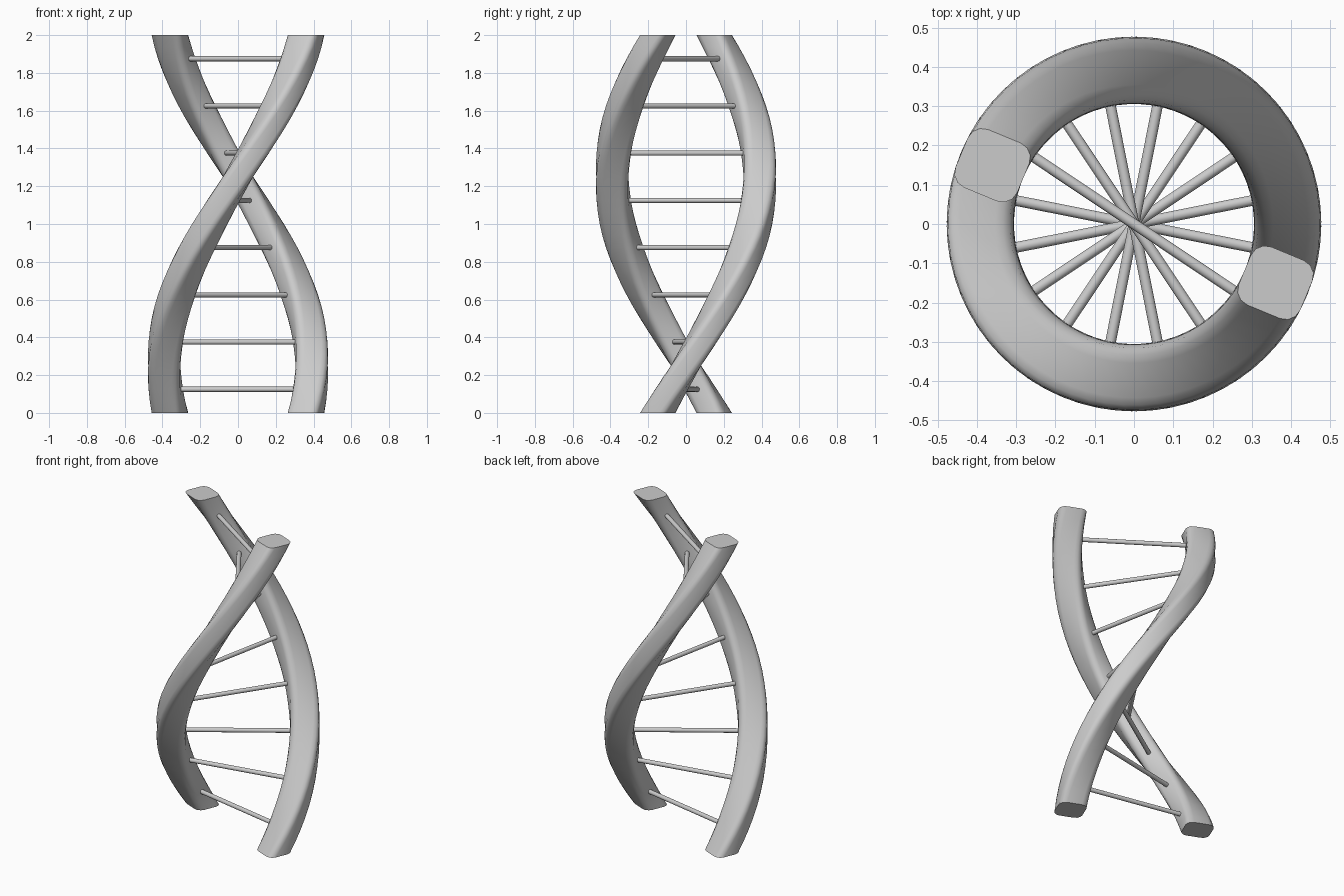
import bpy, bmesh
from math import pi, cos, sin, radians

if "Cube" in bpy.data.objects:
    bpy.data.objects.remove(bpy.data.objects["Cube"])

HEIGHT, RADIUS = 2.0, 0.39
START, TURN = radians(157.5), pi        # start angle and total twist
HALF_R, HALF_T, ROUND = 0.085, 0.08, 0.04
STEPS = 32


def section():
    """Rounded rectangle: (radial, tangential) points."""
    pts = []
    for i, (sr, st) in enumerate([(1, 1), (-1, 1), (-1, -1), (1, -1)]):
        for k in range(4):
            a = i * pi / 2 + k * pi / 6
            pts.append((sr * (HALF_R - ROUND) + ROUND * cos(a),
                        st * (HALF_T - ROUND) + ROUND * sin(a)))
    return pts


def finish(bm, name):
    bmesh.ops.recalc_face_normals(bm, faces=bm.faces)
    mesh = bpy.data.meshes.new(name)
    bm.to_mesh(mesh)
    bm.free()
    obj = bpy.data.objects.new(name, mesh)
    bpy.context.collection.objects.link(obj)
    bpy.ops.object.select_all(action='DESELECT')
    obj.select_set(True)
    bpy.context.view_layer.objects.active = obj
    bpy.ops.object.shade_smooth_by_angle(angle=radians(40))
    return obj


def strand(name, offset):
    """Horizontal section twisted upward around the z axis."""
    bm = bmesh.new()
    rings = []
    for i in range(STEPS + 1):
        t = i / STEPS
        a = START + offset + TURN * t
        rings.append([bm.verts.new(((RADIUS + r) * cos(a) - s * sin(a),
                                    (RADIUS + r) * sin(a) + s * cos(a),
                                    HEIGHT * t)) for r, s in section()])
    for lo, hi in zip(rings, rings[1:]):
        for j in range(len(lo)):
            k = (j + 1) % len(lo)
            bm.faces.new((lo[j], lo[k], hi[k], hi[j]))
    bm.faces.new(rings[0])
    bm.faces.new(rings[-1])
    return finish(bm, name)


# Two opposite strands
strand("strand_a", 0)
strand("strand_b", pi)

# Eight rungs joining the strands
for i in range(8):
    z = 0.125 + 0.25 * i
    bpy.ops.mesh.primitive_cylinder_add(
        vertices=16, radius=0.0135, depth=0.62, location=(0, 0, z),
        rotation=(0, pi / 2, START + TURN * z / HEIGHT))
    bpy.context.object.name = f"rung_{i + 1}"
    bpy.ops.object.shade_smooth_by_angle(angle=radians(40))
